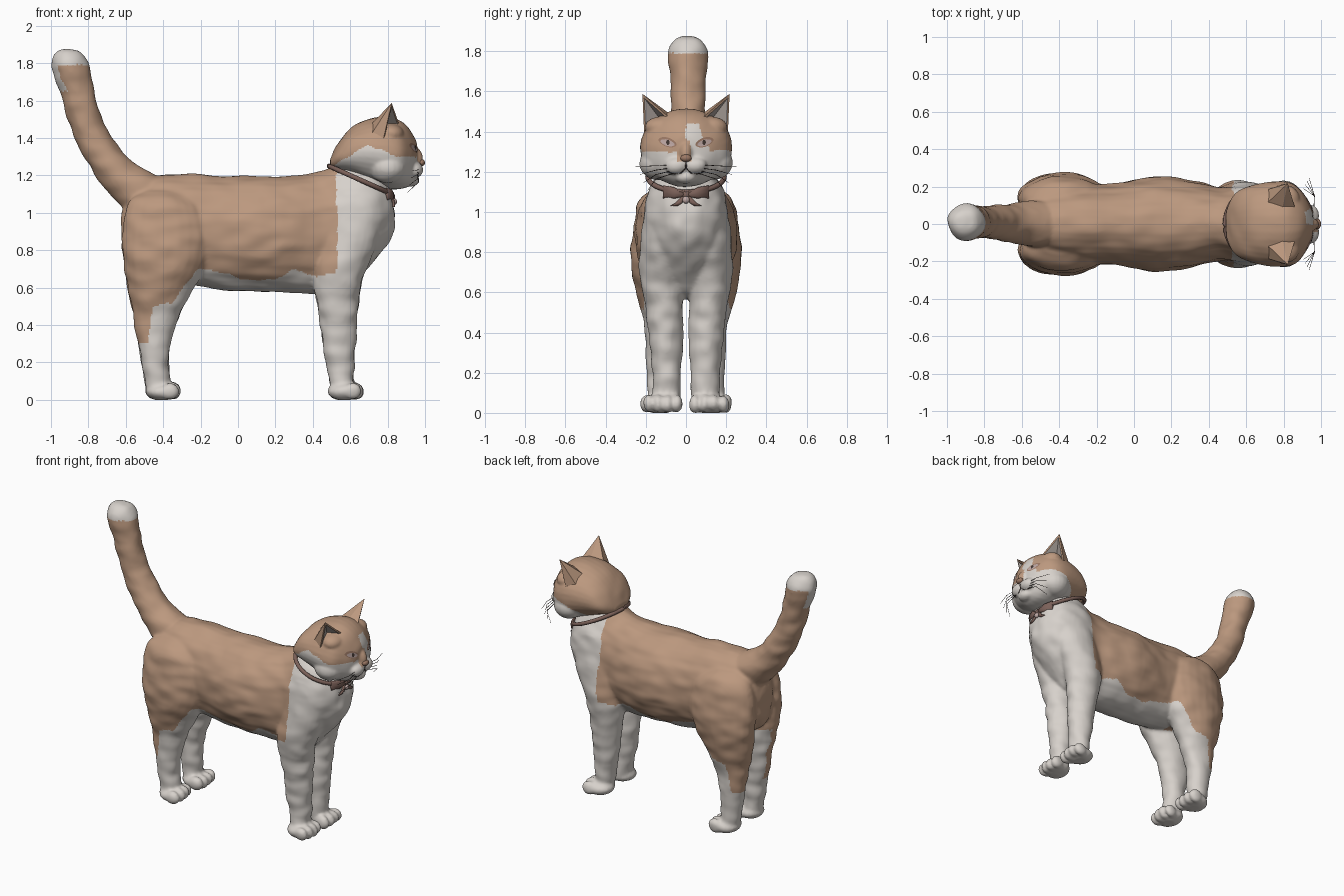
import bpy, bmesh, math
from mathutils import Vector, Matrix, noise
from mathutils.bvhtree import BVHTree

if "Cube" in bpy.data.objects:
    bpy.data.objects.remove(bpy.data.objects["Cube"])


def material(name, *rgb):
    m = bpy.data.materials.new(name)
    m.diffuse_color = (*rgb, 1)
    m.use_nodes = True
    m.node_tree.nodes["Principled BSDF"].inputs["Base Color"].default_value = m.diffuse_color
    return m


BROWN = material("tan_fur", 0.50, 0.315, 0.21)
WHITE = material("white_fur", 0.68, 0.64, 0.60)
INNER = material("inner_ear_grey", 0.42, 0.37, 0.34)
DARK = material("dark_line", 0.05, 0.035, 0.03)
EYE = material("eye_pale", 0.50, 0.38, 0.36)
NOSE = material("nose_brown", 0.33, 0.19, 0.13)
BOW = material("bow_brown", 0.20, 0.12, 0.10)


def resample(rows, k=5):
    """Catmull-Rom smoothing of a short table of rows."""
    out = []
    for i in range(len(rows) - 1):
        p = [rows[max(0, min(len(rows) - 1, i + j))] for j in (-1, 0, 1, 2)]
        for s in range(k):
            t = s / k
            out.append([0.5 * (2 * b + (c - a) * t + (2 * a - 5 * b + 4 * c - d) * t * t
                        + (3 * b - a - 3 * c + d) * t ** 3) for a, b, c, d in zip(*p)])
    return out + [list(rows[-1])]


def loft(bm, rings, n=24, closed=False):
    """Skin over elliptical rings given as (centre, u axis, v axis)."""
    loops = [[bm.verts.new(c + u * math.cos(2 * math.pi * i / n) + v * math.sin(2 * math.pi * i / n))
              for i in range(n)] for c, u, v in rings]
    pairs = list(zip(loops, loops[1:])) + ([(loops[-1], loops[0])] if closed else [])
    for a, b in pairs:
        for i in range(n):
            bm.faces.new((a[i], a[(i + 1) % n], b[(i + 1) % n], b[i]))
    if not closed:
        bm.faces.new(loops[0][::-1])
        bm.faces.new(loops[-1])


def along_x(bm, rows):      # rows: x, top, bottom, half width
    loft(bm, [(Vector((x, 0, (t + b) / 2)), Vector((0, w, 0)), Vector((0, 0, (t - b) / 2)))
              for x, t, b, w in resample(rows)], 32)


def along_z(bm, rows, s):   # rows: z, back x, front x, inner y, outer y
    loft(bm, [(Vector(((a + b) / 2, s * (c + d) / 2, z)), Vector(((b - a) / 2, 0, 0)),
               Vector((0, (d - c) / 2, 0))) for z, a, b, c, d in resample(rows)])


def tube(bm, pts, n=8, closed=False):  # pts: x, y, z, radius
    rings = []
    for i, p in enumerate(pts):
        a = pts[i - 1] if i or closed else p
        b = pts[(i + 1) % len(pts)] if i < len(pts) - 1 or closed else p
        t = (Vector(b[:3]) - Vector(a[:3])).normalized()
        u = t.cross(Vector((0, 1, 0.01))).normalized()
        rings.append((Vector(p[:3]), u * p[3], t.cross(u) * p[3]))
    loft(bm, rings, n, closed)


def ball(bm, c, r):
    bmesh.ops.create_uvsphere(bm, u_segments=20, v_segments=12, radius=1,
                              matrix=Matrix.Translation(c) @ Matrix.Diagonal((*r, 1)))


def finish(name, bm, mats, smooth=True):
    bmesh.ops.recalc_face_normals(bm, faces=bm.faces)
    me = bpy.data.meshes.new(name)
    bm.to_mesh(me)
    bm.free()
    ob = bpy.data.objects.new(name, me)
    bpy.context.collection.objects.link(ob)
    for m in mats:
        me.materials.append(m)
    me.polygons.foreach_set("use_smooth", [smooth] * len(me.polygons))
    return ob


def fuse(name, bm, voxel, bump, rule):
    """Melt overlapping volumes into one skin, ruffle it, then colour it by rule."""
    ob = finish(name, bm, [])
    r = ob.modifiers.new("melt", 'REMESH')
    r.mode, r.voxel_size = 'VOXEL', voxel
    s = ob.modifiers.new("soften", 'SMOOTH')
    s.factor, s.iterations = 0.5, 5
    bpy.context.view_layer.update()
    me = bpy.data.meshes.new_from_object(ob.evaluated_get(bpy.context.evaluated_depsgraph_get()))
    ob.modifiers.clear()
    ob.data = me
    me.materials.clear()
    me.materials.append(BROWN)
    me.materials.append(WHITE)
    normals = [v.normal.copy() for v in me.vertices]
    for v, nrm in zip(me.vertices, normals):
        v.co += nrm * bump * noise.noise(Vector((v.co.x * 8, v.co.y * 12, v.co.z * 14)))
        v.co.z = max(v.co.z, 0)
    for p in me.polygons:
        p.use_smooth = True
        p.material_index = int(rule(p.center, p.normal))
    return ob


def interp(table, x):
    for (a, p), (b, q) in zip(table, table[1:]):
        if x <= b:
            return p + (q - p) * max(0, (x - a) / (b - a))
    return table[-1][1]


# Body: torso, legs, paws and tail in one skin
bm = bmesh.new()
along_x(bm, [(-.62, 1.0, .8, .06), (-.58, 1.12, .72, .13), (-.48, 1.19, .66, .19), (-.3, 1.21, .62, .215),
             (-.1, 1.2, .59, .22), (.12, 1.197, .578, .255), (.3, 1.2, .572, .235), (.45, 1.225, .565, .2),
             (.58, 1.28, .59, .21), (.68, 1.27, .69, .2), (.76, 1.23, .78, .165), (.81, 1.14, .85, .11),
             (.835, 1.03, .9, .05)])
HIND = [(1.12, -.50, -.30, .05, .16), (1.05, -.585, -.19, .03, .235), (.9, -.62, -.14, .02, .265),
        (.75, -.615, -.16, .01, .275), (.6, -.59, -.235, .012, .248), (.45, -.56, -.315, .03, .212),
        (.3, -.535, -.36, .05, .2), (.15, -.508, -.368, .055, .195), (.03, -.49, -.36, .06, .195)]
FORE = [(1.1, .5, .72, .05, .19), (.95, .45, .76, .03, .215), (.8, .42, .73, .02, .228),
        (.65, .405, .665, .012, .228), (.5, .423, .645, .014, .2), (.3, .452, .628, .018, .178),
        (.12, .485, .618, .025, .168), (.03, .505, .61, .03, .175)]
for s in (1, -1):
    for leg, toe_x, mid in ((HIND, -.345, .127), (FORE, .635, .116)):
        along_z(bm, leg, s)
        ball(bm, (toe_x - .065, s * mid, .045), (.09, .092, .05))
        for k in range(4):
            off = k - 1.5
            ball(bm, (toe_x - .012 * abs(off), s * mid + off * .047, .046), (.048, .029, .046))
TAIL = [(-.45, 0, 1.06, .13), (-.54, 0, 1.12, .122), (-.645, .005, 1.21, .104), (-.755, .01, 1.36, .09),
        (-.825, .01, 1.52, .087), (-.865, .01, 1.67, .089), (-.9, .01, 1.79, .1), (-.922, .01, 1.85, .068),
        (-.927, .01, 1.875, .025)]
tube(bm, resample(TAIL), 24)

PATCH = [(-.56, .3), (-.485, .3), (-.455, .5), (-.35, .52), (-.28, .62), (-.21, .71), (-.1, .68), (.05, .64),
         (.2, .64), (.3, .70), (.42, .66), (.5, .68)]


def body_white(c, n):
    w = .012 * noise.noise(c * 12)
    if c.x < -.62 and c.z > 1.3:
        return c.z > 1.79 + w or (c.x < -.9 and c.z > 1.65 and abs(c.y) < .06)
    if c.x > .53 + w - .03 * (c.z < .68):
        return True
    inside = c.y * n.y < 0 and abs(n.y) > .4 and c.z < .66 and abs(c.y) < .14
    return inside or c.z < interp(PATCH, c.x) + w


fuse("body", bm, .011, .009, body_white)

# Head: skull, muzzle, nose bridge and chin
bm = bmesh.new()
along_x(bm, [(.492, 1.285, 1.245, .07), (.53, 1.365, 1.225, .15), (.6, 1.45, 1.2, .198), (.7, 1.502, 1.16, .222),
             (.8, 1.512, 1.128, .228), (.87, 1.49, 1.128, .205), (.92, 1.445, 1.145, .145),
             (.95, 1.385, 1.17, .08), (.958, 1.34, 1.2, .04)])
for s in (1, -1):
    ball(bm, (.94, s * .045, 1.23), (.05, .06, .045))
    ball(bm, (.8, s * .14, 1.245), (.1, .092, .085))
    ball(bm, (.82, s * .12, 1.42), (.07, .085, .055))
ball(bm, (.945, 0, 1.29), (.045, .035, .06))
ball(bm, (.925, 0, 1.175), (.045, .055, .033))
CHEEK_A = [(.49, 1.24), (.6, 1.31), (.69, 1.36), (.77, 1.335), (.82, 1.30), (.9, 1.3), (1, 1.3)]
CHEEK_B = [(.6, 1.15), (.68, 1.23), (.78, 1.29), (.86, 1.31), (1, 1.3)]


def head_white(c, n):
    if c.x > .84 and abs(c.y + .01) < .035 and 1.25 < c.z < 1.33:
        return False
    if c.x > .8 and 1.28 < c.z < 1.44 and 0 < c.y - .02 * (c.z < 1.36) < .1 - (c.z - 1.3) * .25:
        return True
    return c.z < interp(CHEEK_A if c.y < 0 else CHEEK_B, c.x) + .01 * noise.noise(c * 14)


head = fuse("head", bm, .008, .004, head_white)
tree = BVHTree.FromPolygons([v.co.copy() for v in head.data.vertices],
                            [tuple(p.vertices) for p in head.data.polygons])


def on_face(y, z, lift):
    hit = tree.ray_cast(Vector((2, y, z)), Vector((-1, 0, 0)))[0]
    return Vector((hit.x + lift if hit else .9, y, z))


# Eyes: thin almond plates laid on the face
def almond(name, y, z, ry, rz, tilt, lift, mat):
    bm = bmesh.new()
    mid = bm.verts.new(on_face(y, z, lift))
    ring = []
    for i in range(20):
        a = 2 * math.pi * i / 20
        dy, dz = ry * math.cos(a), rz * math.sin(a) * abs(math.sin(a)) ** .3
        ring.append(bm.verts.new(on_face(y + dy, z + dz + tilt * dy, lift)))
    for i in range(20):
        bm.faces.new((mid, ring[i], ring[(i + 1) % 20]))
    finish(name, bm, [mat])


for s, side in ((1, "left"), (-1, "right")):
    t = s * .25
    almond(side + "_eye_rim", s * .092, 1.347, .046, .024, t, .003, NOSE)
    almond(side + "_eye", s * .092, 1.344, .036, .016, t, .006, EYE)
    almond(side + "_pupil", s * .09, 1.346, .009, .013, 0, .008, DARK)

    # Ears: rounded back with a hollow opening turned forward and outward
    bm = bmesh.new()
    P = lambda x, y, z: Vector((x, s * y, z))
    tip, front, outer = P(.822, .217, 1.588), P(.86, .09, 1.475), P(.775, .208, 1.385)
    backs = [P(.79, .07, 1.48), P(.70, .10, 1.46), P(.70, .18, 1.40)]
    mid = (tip + front + outer) / 3
    rim = [tip, front, outer]
    inner = [p.lerp(mid, .2) for p in rim]
    V = [bm.verts.new(p) for p in rim + inner + [mid + P(-.04, -.035, -.01)] + backs]
    chain = [V[1], V[7], V[8], V[9], V[2]]
    for a, b in zip(chain, chain[1:]):
        bm.faces.new((V[0], a, b))
    for i in range(3):
        j = (i + 1) % 3
        bm.faces.new((V[i], V[j], V[3 + j], V[3 + i]))
        bm.faces.new((V[3 + i], V[3 + j], V[6])).material_index = 1
    bm.faces.new(chain[::-1])
    finish(side + "_ear", bm, [BROWN, INNER], False)

    # Whiskers
    bm = bmesh.new()
    for k in range(4):
        z = 1.235 - .014 * k
        tube(bm, [(.96, s * .06, z, .002), (.965, s * .15, z - .005 - .008 * k, .0018),
                  (.935 - .01 * k, s * (.25 - .02 * k), z - .01 - .025 * k, .001)], 5)
    finish(side + "_whiskers", bm, [DARK])

    # Mouth line
    bm = bmesh.new()
    tube(bm, [(*on_face(s * y, z, 0), .003) for y, z in
              ((0, 1.245), (.004, 1.215), (.025, 1.195), (.055, 1.19), (.085, 1.2))], 6)
    finish(side + "_mouth", bm, [DARK])

# Nose
bm = bmesh.new()
ball(bm, (.98, 0, 1.268), (.02, .028, .019))
finish("nose", bm, [NOSE])

# Collar, tilted under the jaw
bm = bmesh.new()
ring = []
for i in range(40):
    a = 2 * math.pi * i / 40
    ring.append((.655 + .168 * math.cos(a), .19 * math.sin(a), 1.175 - .075 * math.cos(a), .013))
tube(bm, ring, 8, True)
finish("collar", bm, [BOW])

# Bow: knot, two loops and two ribbon ends
bm = bmesh.new()
ball(bm, (.822, 0, 1.085), (.018, .022, .022))
for s in (1, -1):
    loft(bm, [(Vector((x, s * y, z)), Vector((.012, 0, 0)), Vector((0, 0, h)))
              for x, y, z, h in ((.825, .01, 1.085, .01), (.82, .06, 1.095, .03), (.795, .115, 1.1, .034))], 10)
    loft(bm, [(Vector((x, s * y, z)), Vector((.008, 0, 0)), Vector((0, w, 0)))
              for x, y, z, w in ((.825, .01, 1.08, .01), (.832, .035, 1.045, .018), (.83, .06, 1.03, .02))], 10)
finish("bow", bm, [BOW])
bm = bmesh.new()
ball(bm, (.835, 0, 1.06), (.015, .018, .018))
finish("bow_bead", bm, [EYE])
